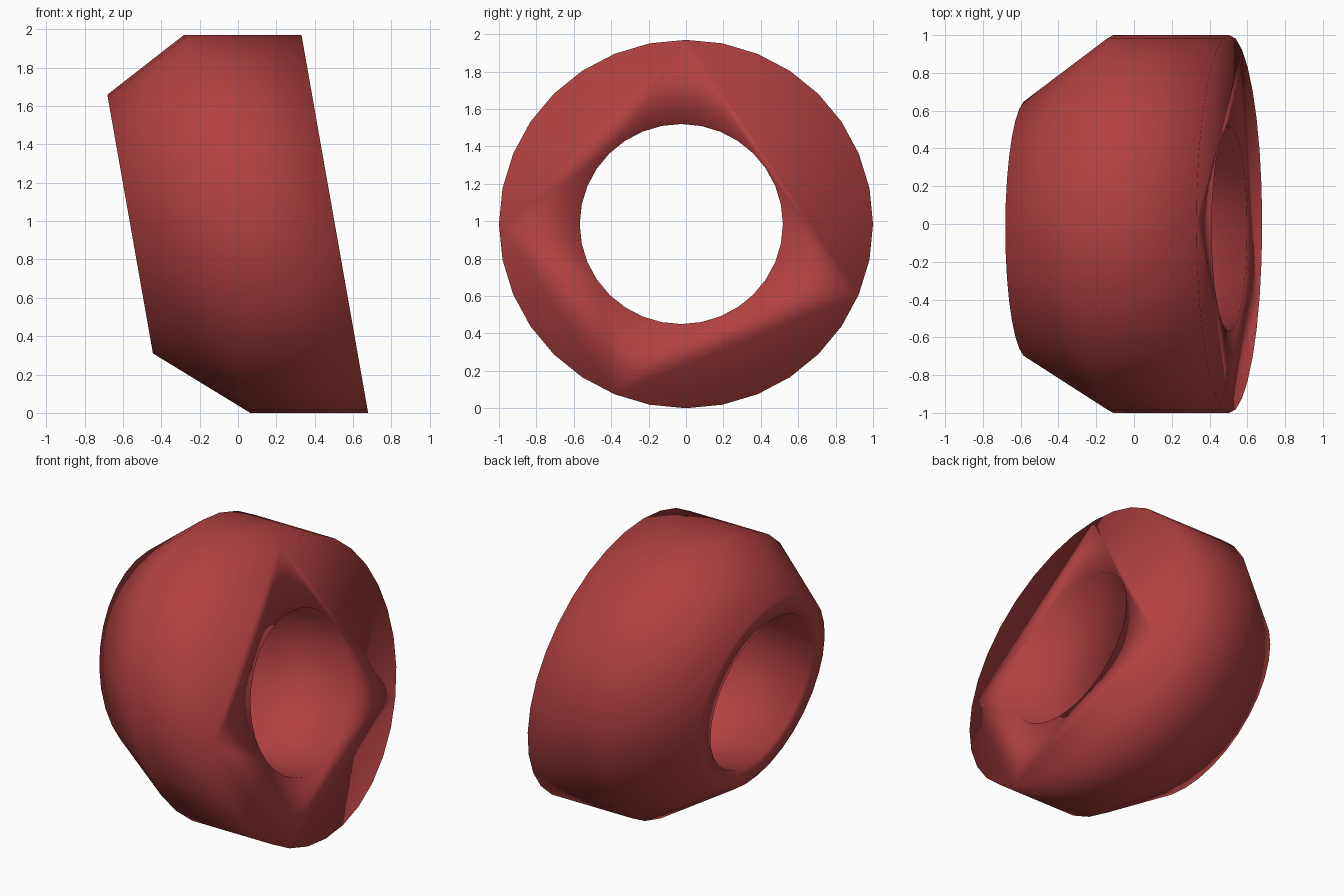
import bpy, bmesh, math

if "Cube" in bpy.data.objects:
    bpy.data.objects.remove(bpy.data.objects["Cube"])

N = 32
TILT = math.radians(10)
bm = bmesh.new()


def ring(cx, r, cy=0.0):
    """Tilted circle of vertices; the ring leans about the y axis."""
    out = []
    for i in range(N):
        a = 2 * math.pi * i / N
        s = r * math.sin(a)
        out.append(bm.verts.new((cx - math.sin(TILT) * s,
                                 cy + r * math.cos(a),
                                 math.cos(TILT) * (1 + s))))
    return out


def bridge(a, b):
    for i in range(N):
        j = (i + 1) % N
        bm.faces.new((a[i], a[j], b[j], b[i]))


# outer wall, chamfer, small end and bore
rim = ring(0.505, 1.0)
shoulder = ring(-0.11, 1.0)
small_end = ring(-0.5625, 0.685, -0.025)
bore_back = ring(-0.5625, 0.543, -0.025)
bore_front = ring(0.505, 0.543, -0.025)
for a, b in ((rim, shoulder), (shoulder, small_end),
             (small_end, bore_back), (bore_back, bore_front)):
    bridge(a, b)

# large flat end: four corner fans to the bore, plus circular segments
corners = [8, 16, 22, 30]
for k, c in enumerate(corners):
    nxt = corners[(k + 1) % 4] + (N if k == 3 else 0)
    prv = corners[k - 1] - (N if k == 0 else 0)
    start, stop = (prv + c) // 2, (c + nxt) // 2
    for i in range(start, stop):
        bm.faces.new((rim[c % N], bore_front[i % N], bore_front[(i + 1) % N]))
    bm.faces.new((rim[c % N], rim[nxt % N], bore_front[stop % N]))
    bm.faces.new([rim[i % N] for i in range(c, nxt + 1)])

bmesh.ops.recalc_face_normals(bm, faces=bm.faces)
for f in bm.faces:
    f.smooth = True

mesh = bpy.data.meshes.new("slanted_ring")
bm.to_mesh(mesh)
bm.free()
obj = bpy.data.objects.new("slanted_ring", mesh)
bpy.context.collection.objects.link(obj)

red = bpy.data.materials.new("dull red")
red.diffuse_color = (0.45, 0.053, 0.053, 1)
red.use_nodes = True
red.node_tree.nodes["Principled BSDF"].inputs["Base Color"].default_value = red.diffuse_color
mesh.materials.append(red)
